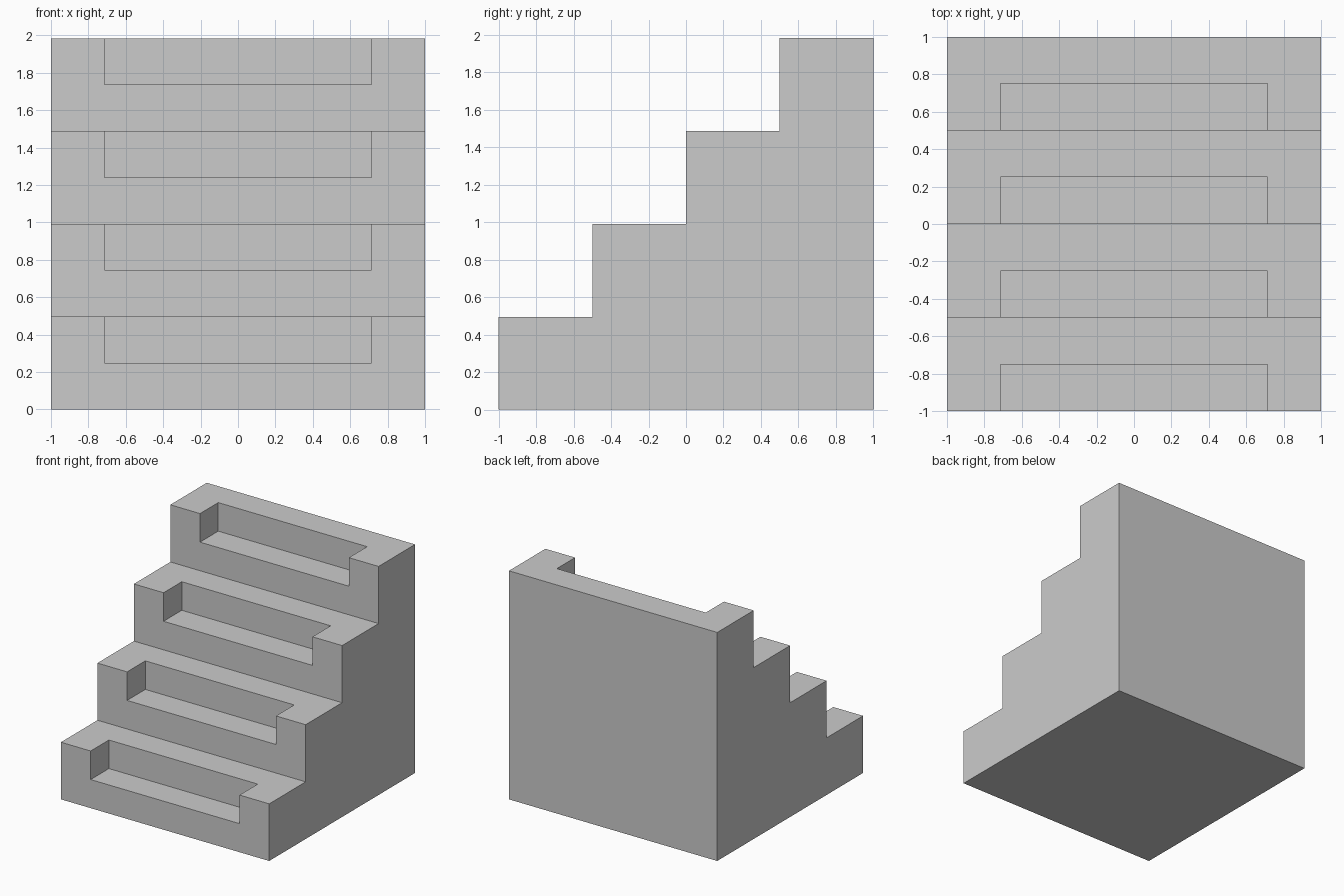
import bpy, bmesh

if "Cube" in bpy.data.objects:
    bpy.data.objects.remove(bpy.data.objects["Cube"])

STEPS, RUN, RISE = 4, 0.5, 0.496
HALF_W, NOTCH_HALF_W, NOTCH = 1.0, 0.715, 0.248


def new_object(name, bm):
    bmesh.ops.recalc_face_normals(bm, faces=bm.faces)
    mesh = bpy.data.meshes.new(name)
    bm.to_mesh(mesh)
    bm.free()
    obj = bpy.data.objects.new(name, mesh)
    bpy.context.collection.objects.link(obj)
    return obj


def add_box(bm, lo, hi):
    verts = bmesh.ops.create_cube(bm, size=1)["verts"]
    for v in verts:
        v.co = [(a + b) / 2 + c * (b - a) for a, b, c in zip(lo, hi, v.co)]


# Solid staircase: side profile extruded across the width
profile = [(1, 0), (-1, 0)]
for i in range(STEPS):
    y, z = -1 + i * RUN, (i + 1) * RISE
    profile += [(y, z), (y + RUN, z)]
    if i < STEPS - 1:
        profile.append((y + RUN, z + RISE))
        profile.pop()  # next riser corner is added by the next step
bm = bmesh.new()
face = bm.faces.new([bm.verts.new((-HALF_W, y, z)) for y, z in profile])
side = bmesh.ops.extrude_face_region(bm, geom=[face])["geom"]
bmesh.ops.translate(bm, vec=(2 * HALF_W, 0, 0),
                    verts=[g for g in side if isinstance(g, bmesh.types.BMVert)])
stairs = new_object("staircase", bm)

# Notch cutters: one box in the front edge of every tread
bm = bmesh.new()
for i in range(STEPS):
    y, z = -1 + i * RUN, (i + 1) * RISE
    add_box(bm, (-NOTCH_HALF_W, y - 0.1, z - NOTCH),
            (NOTCH_HALF_W, y + RUN / 2, z + 0.1))
cutter = new_object("notch_cutter", bm)
cutter.hide_render = True

# Cut the notches and remove the helper
mod = stairs.modifiers.new("notches", "BOOLEAN")
mod.operation, mod.solver, mod.object = "DIFFERENCE", "EXACT", cutter
bpy.context.view_layer.objects.active = stairs
stairs.select_set(True)
bpy.ops.object.modifier_apply(modifier=mod.name)
bpy.data.objects.remove(cutter)
